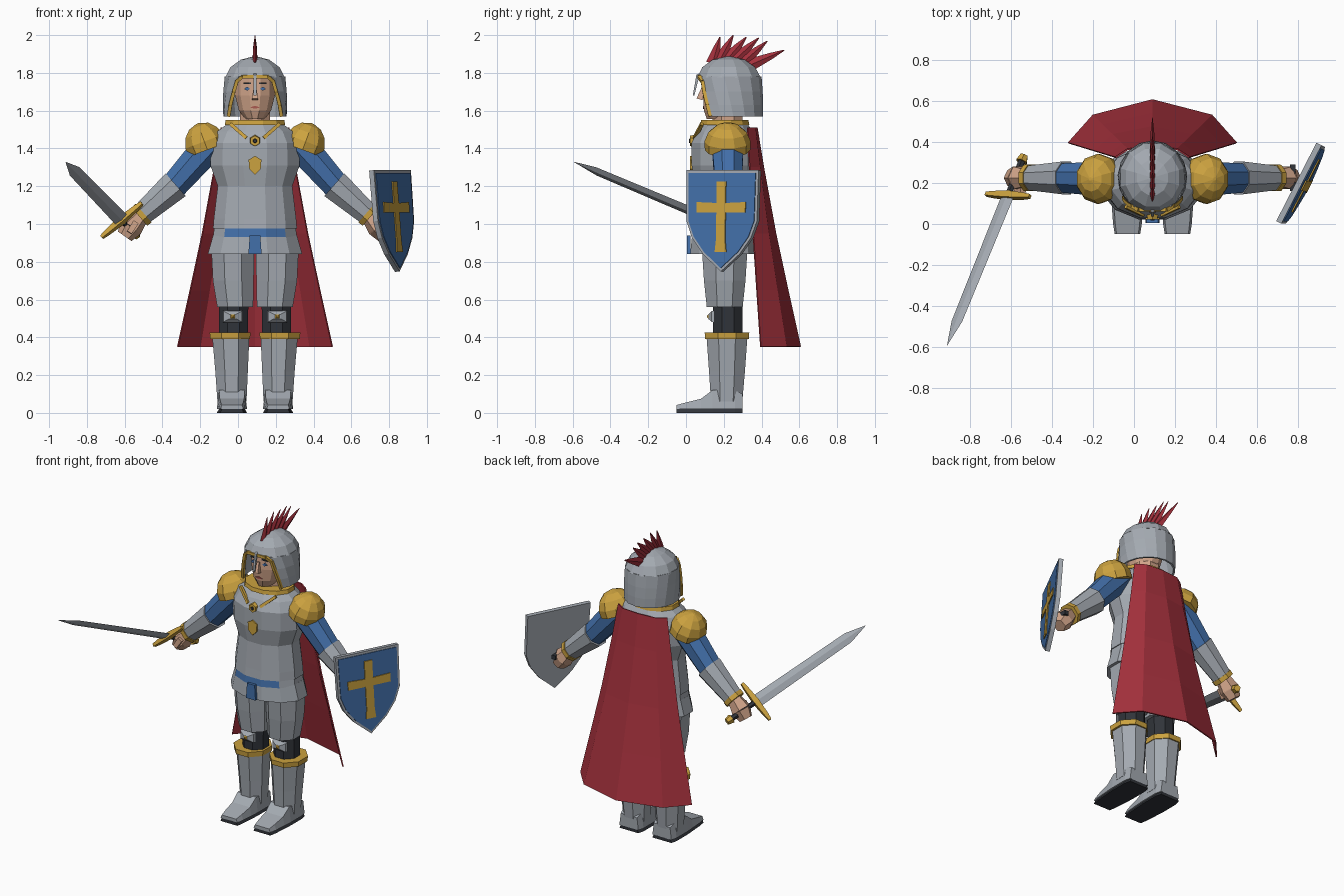
import bpy, bmesh, math
from mathutils import Vector as V

if "Cube" in bpy.data.objects:
    bpy.data.objects.remove(bpy.data.objects["Cube"])

CX = 0.09  # mirror line of the body
X, Y, Z = V((1, 0, 0)), V((0, 1, 0)), V((0, 0, 1))


def mat(name, r, g, b):
    m = bpy.data.materials.new(name)
    m.diffuse_color = (r, g, b, 1)
    m.use_nodes = True
    m.node_tree.nodes["Principled BSDF"].inputs["Base Color"].default_value = m.diffuse_color
    return m


STEEL = mat("steel", .37, .40, .44)
GOLD = mat("gold", .60, .36, .05)
BLUE = mat("blue_cloth", .055, .16, .40)
RED = mat("red_cloth", .37, .03, .045)
SKIN = mat("skin", .63, .37, .25)
DARK = mat("dark_leather", .03, .034, .042)
LIPS = mat("lips", .40, .10, .08)


def loft(name, rings, m, closed=True, cap=True, solid=0):
    """Skin a list of equal-length point rings."""
    bm = bmesh.new()
    rows = [[bm.verts.new(p) for p in r] for r in rings]
    n = len(rows[0])
    for a, b in zip(rows, rows[1:]):
        for i in range(n if closed else n - 1):
            j = (i + 1) % n
            bm.faces.new((a[i], a[j], b[j], b[i]))
    if closed and cap:
        bm.faces.new(rows[0])
        bm.faces.new(rows[-1])
    bmesh.ops.remove_doubles(bm, verts=bm.verts, dist=1e-5)
    bmesh.ops.recalc_face_normals(bm, faces=bm.faces)
    me = bpy.data.meshes.new(name)
    bm.to_mesh(me)
    bm.free()
    me.materials.append(m)
    ob = bpy.data.objects.new(name, me)
    bpy.context.collection.objects.link(ob)
    if solid:
        md = ob.modifiers.new("thickness", 'SOLIDIFY')
        md.thickness = solid
        md.offset = 0
    return ob


def ring(c, u, v, ru, rv, n=8, phase=.5):
    k = 1 / math.cos(math.pi / n) if phase else 1
    out = []
    for i in range(n):
        a = (i + phase) * math.tau / n
        out.append(V(c) + u * (ru * k * math.cos(a)) + v * (rv * k * math.sin(a)))
    return out


def stack(name, rows, m, n=8, phase=.5):
    """Upright form; rows are z, x, y, rx, ry."""
    return loft(name, [ring((x, y, z), X, Y, rx, ry, n, phase) for z, x, y, rx, ry in rows], m)


def limb(name, a, b, ra, rb, m, n=8):
    """Tapered prism between two points."""
    a, b = V(a), V(b)
    w = (b - a).normalized()
    u = (Y if abs(w.y) < .8 else X)
    u = (u - w * u.dot(w)).normalized()
    v = w.cross(u)
    return loft(name, [ring(a, u, v, ra, ra, n), ring(b, u, v, rb, rb, n)], m)


def slab(name, pts, o, u, v, d0, d1, m):
    """Flat outline in the u,v plane, extruded from d0 to d1 along the normal."""
    w = u.cross(v).normalized()
    return loft(name, [[V(o) + u * p + v * q + w * d for p, q in pts] for d in (d0, d1)], m)


def trim(name, pts, r, m):
    for i, (a, b) in enumerate(zip(pts, pts[1:])):
        limb(f"{name}_{i + 1}", a, b, r, r, m, 4)


# Torso armour, belt and skirt
stack("breastplate", [(.975, CX, .20, .222, .17), (1.03, CX, .20, .218, .165),
      (1.2, CX, .20, .197, .152), (1.31, CX, .20, .236, .17), (1.43, CX, .20, .232, .17),
      (1.49, CX, .205, .20, .145), (1.535, CX, .21, .14, .115)], STEEL, 12)
belt = stack("belt", [(.93, CX, .20, .223, .172), (.975, CX, .20, .216, .166)], BLUE, 12)
belt.data.materials.append(STEEL)
for p in belt.data.polygons:
    if abs(p.center.x - CX) > .15:
        p.material_index = 1
stack("skirt", [(.84, CX, .20, .25, .178), (.94, CX, .20, .222, .168)], STEEL, 12)
for yy, nm in ((.018, "front"), (.375, "back")):
    slab(nm + "_tabard", [(-.035, .84), (.035, .84), (.028, .94), (-.028, .94)],
         (CX, yy, 0), X, Z, -.006, .012, BLUE)
# Collar, straps, clasp and emblem
stack("collar", [(1.525, CX, .205, .16, .13), (1.55, CX, .205, .155, .125)], GOLD, 12)
for s in (-1, 1):
    trim("chest_strap", [(CX + s * .13, .085, 1.53), (CX + s * .045, .045, 1.455)], .009, GOLD)
limb("clasp", (CX, .05, 1.44), (CX, .022, 1.44), .028, .024, GOLD, 6)
limb("clasp_stone", (CX, .03, 1.44), (CX, .016, 1.44), .013, .009, DARK, 6)
slab("chest_emblem", [(-.034, 1.34), (0, 1.36), (.034, 1.34), (.03, 1.29), (0, 1.26), (-.03, 1.29)],
     (CX, .034, 0), X, Z, -.02, .012, GOLD)

# Neck and face
stack("neck", [(1.5, CX, .22, .08, .08), (1.6, CX, .22, .08, .08)], SKIN)
stack("head", [(1.555, CX, .185, .05, .075), (1.6, CX, .20, .085, .105), (1.68, CX, .21, .105, .12),
      (1.8, CX, .22, .105, .12)], SKIN, 12)
limb("nose", (CX, .09, 1.725), (CX, .072, 1.66), .006, .017, SKIN, 4)
slab("mouth", [(-.026, 1.617), (0, 1.61), (.026, 1.617), (0, 1.626)], (CX, .092, 0), X, Z, -.012, .003, LIPS)
for s in (-1, 1):
    slab("eye", [(-.016, 1.715), (0, 1.706), (.016, 1.715), (0, 1.727)],
         (CX + s * .042, .093, 0), X, Z, -.006, .004, BLUE)
    slab("eyebrow", [(-.02, 1.741), (.02, 1.741), (.02, 1.748), (-.02, 1.748)],
         (CX + s * .042, .094, 0), X, Z, -.006, .004, DARK)


# Helmet: closed crown, open cheek guard, gold frame, nose guard
def helm(a, z, r=.163, g=0):
    return V((CX + (r + g) * math.sin(a), .228 - (r + .01 + g) * math.cos(a), z))


guard = []
for z, deg, r in ((1.57, 56, .163), (1.63, 50, .164), (1.7, 42, .162), (1.78, 32, .156)):
    a = math.radians(deg)
    guard.append([helm(a + (math.tau - 2 * a) * i / 12, z, r) for i in range(13)])
loft("helmet_cheeks", guard, STEEL, closed=False, solid=.012)
stack("helmet_crown", [(1.775, CX, .228, .158, .168), (1.83, CX, .226, .13, .14),
      (1.87, CX, .226, .075, .085), (1.887, CX, .226, .01, .01)], STEEL, 12)
right = [helm(math.radians(d), z, r, .006) for z, d, r in
         ((1.57, 56, .163), (1.63, 50, .164), (1.7, 42, .162), (1.755, 36, .158), (1.78, 24, .158))]
left = [V((2 * CX - p.x, p.y, p.z)) for p in right]
trim("visor_frame", left + right[::-1], .009, GOLD)
slab("nose_guard", [(.075, 1.80), (.055, 1.79), (.036, 1.68), (.044, 1.68)],
     (CX, 0, 0), Y, Z, -.007, .007, STEEL)

# Crest spikes swept backwards
spikes = ((.14, 1.85, .18, 1.99), (.18, 1.87, .25, 2.0), (.22, 1.875, .32, 1.99),
          (.26, 1.87, .385, 1.985), (.30, 1.855, .43, 1.968), (.335, 1.84, .52, 1.92))
for y, z, ty, tz in spikes:
    b, t = V((CX, y, z)), V((CX, ty, tz))
    d = (t - b).normalized()
    u = d.cross(X)
    mid = b.lerp(t, .6)
    loft("crest_spike", [ring(b, u, X, .034, .013, 4, 0), ring(mid, u, X, .018, .009, 4, 0),
                         ring(t, u, X, .003, .001, 4, 0)], RED)

# Cape: five columns flaring down the back
cape = []
for z, t in ((1.51, 0), (1.3, .15), (.95, .43), (.65, .71), (.35, 1)):
    cols = [((.18 + .23 * t), .325 + .07 * t), ((.12 + .17 * t), .365 + .165 * t), (0, .375 + .23 * t)]
    cape.append([V((CX - x, y, z)) for x, y in cols] +
                [V((CX + x, y, z)) for x, y in cols[1::-1]])
loft("cape", cape, RED, closed=False, solid=.008)

for s, side in ((-1, "right"), (1, "left")):
    # Shoulder dome: half sphere tilted outwards
    ax = V((s * .35, 0, .94)).normalized()
    u = Y.cross(ax)
    c = V((CX + s * .262, .22, 1.42))
    loft(side + "_shoulder_guard",
         [ring(c + ax * (.12 * math.sin(a)), u, Y, .108 * math.cos(a), .118 * math.cos(a), 10)
          for a in (-.25, .15, .6, 1.05, 1.5)], GOLD)

    # Arm
    def P(dx, z, y=.225):
        return V((CX + s * dx, y, z))
    limb(side + "_upper_arm", P(.22, 1.44, .22), P(.44, 1.19), .085, .07, BLUE)
    limb(side + "_forearm", P(.42, 1.208), P(.605, 1.045), .08, .058, STEEL)
    limb(side + "_wrist_band", P(.59, 1.058), P(.612, 1.039), .065, .064, GOLD)
    limb(side + "_hand", P(.60, 1.05), P(.655, .985), .038, .055, SKIN, 6)
    limb(side + "_fist", P(.655, .985), P(.69, .935), .055, .038, SKIN, 6)
    if s < 0:
        limb(side + "_thumb", P(.63, 1.01, .17), P(.665, .955, .165), .016, .014, SKIN, 4)

    # Leg
    def lx(dx):
        return CX + s * dx
    stack(side + "_thigh", [(.56, lx(.105), .205, .095, .095), (.7, lx(.115), .205, .108, .11),
          (.86, lx(.118), .205, .113, .12)], STEEL)
    stack(side + "_knee", [(.40, lx(.115), .222, .076, .078), (.58, lx(.113), .222, .078, .078)], DARK)
    kc = V((lx(.118), .15, .51))
    loft(side + "_kneecap", [ring(kc, X, Z, .052, .032, 4),
         ring(kc - Y * .015, X, Z, .048, .028, 4), ring(kc - Y * .032, X, Z, .018, .012, 4)], STEEL)
    limb(side + "_knee_stud", kc - Y * .03, kc - Y * .04, .013, .004, GOLD, 4)
    stack(side + "_boot_cuff", [(.392, lx(.132), .217, .106, .116), (.425, lx(.132), .217, .108, .118)], GOLD)
    stack(side + "_greave", [(.06, lx(.122), .215, .077, .083), (.22, lx(.124), .217, .086, .095),
          (.40, lx(.128), .217, .098, .108)], STEEL)
    # Foot and sole share a tapering outline
    plan = ((-.05, .062, .042), (.0, .07, .055), (.08, .076, .075), (.14, .08, .12), (.26, .08, .12), (.30, .07, .10))

    def foot(name, lo, hi, m):
        loft(name, [[V((lx(.122) - w, y, lo)), V((lx(.122) + w, y, lo)),
                     V((lx(.122) + w * .85, y, hi or h)), V((lx(.122) - w * .85, y, hi or h))]
                    for y, w, h in plan], m)
    foot(side + "_foot", .02, 0, STEEL)
    foot(side + "_sole", 0, .022, DARK)

# Sword
hilt = V((-.615, .14, 1.02))
tip = V((-.912, -.592, 1.328))
d = (tip - hilt).normalized()
g = V((.78, 0, .63))
g = (g - d * g.dot(d)).normalized()
f = d.cross(g)
L = (tip - hilt).length
loft("sword_blade", [ring(hilt + d * L * t, g, f, w, h, 4, 0) for t, w, h in
                     ((0, .04, .009), (.84, .034, .007), (1, .001, .001))], STEEL)
loft("sword_guard", [ring(hilt + g * t, d, f, w, w, 4) for t, w in
                     ((-.14, .009), (-.1, .013), (0, .018), (.1, .013), (.14, .009))], GOLD)
limb("sword_grip", hilt, hilt - d * .2, .014, .016, DARK, 6)
limb("sword_pommel", hilt - d * .19, hilt - d * .225, .026, .018, GOLD, 6)

# Shield with rim, painted field and cross
u = V((.457, .89, 0)).normalized()
v = V((-.072, .015, 1)).normalized()
half = [(.215, 0), (.21, -.27), (.175, -.36), (.11, -.445)]
outline = half + [(0, -.538)] + [(-p, q) for p, q in half[::-1]]
o = V((.803, .2, 1.284))
slab("shield_board", outline, o, u, v, -.012, .016, STEEL)
slab("shield_field", [(p * .93, (q + .25) * .94 - .25) for p, q in outline], o, u, v, .014, .021, BLUE)
cross = [(.027, -.06), (.027, -.175), (.145, -.17), (.145, -.225), (.027, -.225), (.027, -.37), (.034, -.435)]
slab("shield_cross", cross + [(-p, q) for p, q in cross[::-1]], o, u, v, .018, .027, GOLD)
limb("shield_strap", (.775, .16, 1.0), (.775, .29, 1.0), .014, .014, DARK, 4)
